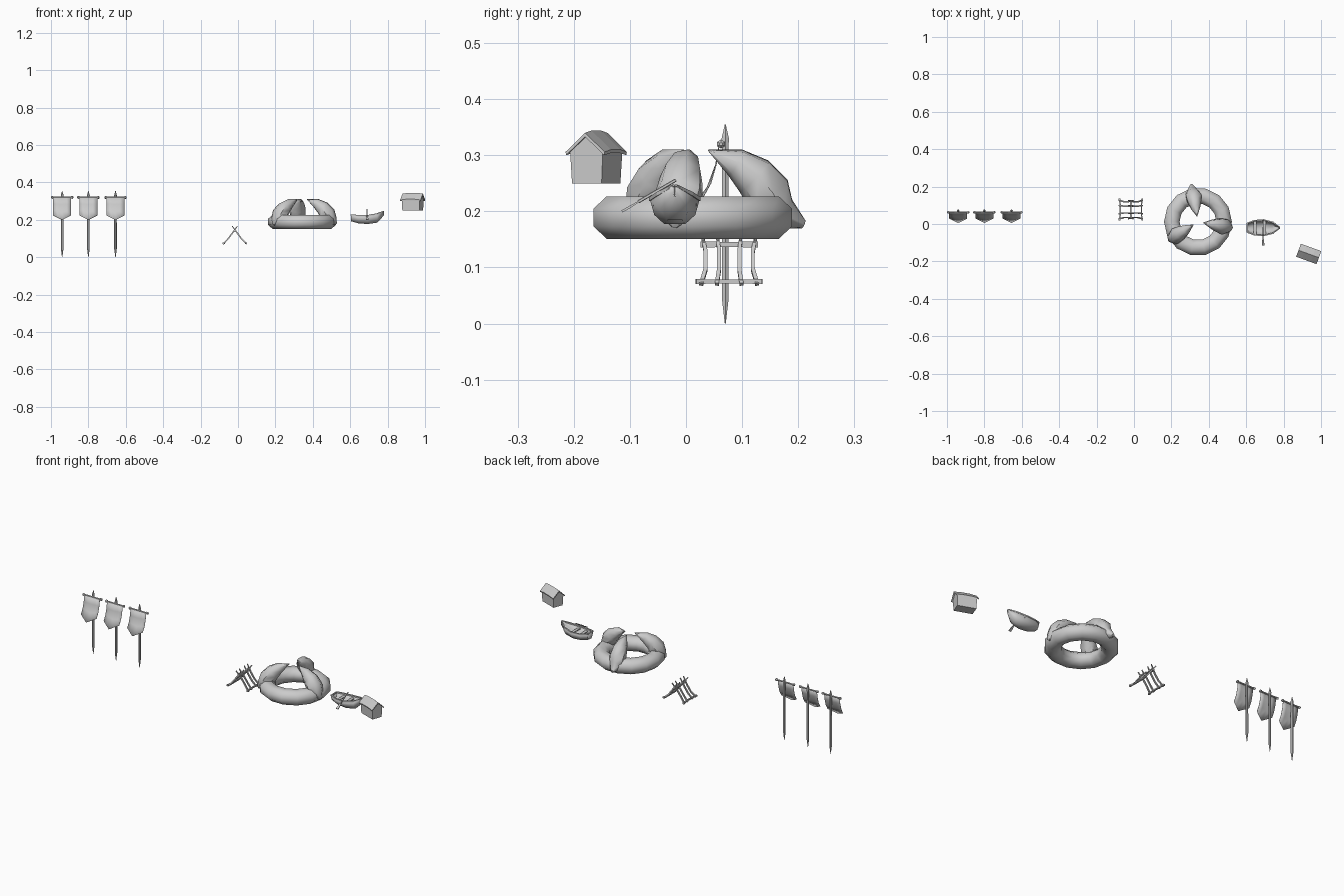
import bpy, bmesh, math
from mathutils import Vector, Matrix

if "Cube" in bpy.data.objects:
    bpy.data.objects.remove(bpy.data.objects["Cube"])


def make(name, verts, faces, smooth=None, recalc=True):
    me = bpy.data.meshes.new(name)
    me.from_pydata([tuple(v) for v in verts], [], faces)
    bm = bmesh.new()
    bm.from_mesh(me)
    if recalc:
        bmesh.ops.recalc_face_normals(bm, faces=bm.faces)
    bm.to_mesh(me)
    bm.free()
    if smooth:
        for p in me.polygons:
            p.use_smooth = True
        me.set_sharp_from_angle(angle=math.radians(smooth))
    ob = bpy.data.objects.new(name, me)
    bpy.context.collection.objects.link(ob)
    return ob


def grid_faces(rows, n, closed):
    return [(r * n + i, r * n + (i + 1) % n, (r + 1) * n + (i + 1) % n, (r + 1) * n + i)
            for r in range(rows - 1) for i in range(n if closed else n - 1)]


def tube(name, pts, radii, sides, smooth=None, side=(0, 1, 0), wide=1.0):
    """Sweep a polygon along a path; 'side' stays one of the section axes."""
    pts = [Vector(p) for p in pts]
    verts = []
    for i, p in enumerate(pts):
        t = (pts[min(i + 1, len(pts) - 1)] - pts[max(i - 1, 0)]).normalized()
        s = Vector(side)
        s = (s - t * s.dot(t)).normalized()
        u = t.cross(s)
        for k in range(sides):
            a = 2 * math.pi * (k + 0.5) / sides
            verts.append(p + (s * math.cos(a) * wide + u * math.sin(a)) * radii[i])
    faces = grid_faces(len(pts), sides, True)
    faces += [tuple(range(sides)), tuple(range(len(verts) - sides, len(verts)))]
    return make(name, verts, faces, smooth)


def box(name, size, centre):
    verts = [Vector((x * size[0] / 2, y * size[1] / 2, z * size[2] / 2)) + Vector(centre)
             for x in (-1, 1) for y in (-1, 1) for z in (-1, 1)]
    return make(name, verts, [(0, 1, 3, 2), (4, 6, 7, 5), (0, 4, 5, 1),
                              (2, 3, 7, 6), (0, 2, 6, 4), (1, 5, 7, 3)])


# Three banners: pointed pole, crossbar with knobbed ends, billowing cloth
for n, bx in enumerate((-0.94, -0.80, -0.655)):
    tube(f"banner_pole_{n}",
         [(bx, .07, z) for z in (0, .045, .31, .33, .355)],
         [.001, .007, .0065, .0075, .001], 6, 40)
    tube(f"banner_crossbar_{n}",
         [(bx + x, .0625, .32) for x in (-.06, -.055, -.049, -.047, .047, .049, .055, .06)],
         [.003, .008, .007, .0045, .0045, .007, .008, .003], 6, 40)
    verts = []
    for y, z, tip in ((.06, .322, 0), (.055, .285, .002), (.045, .25, .007), (.03, .223, .024)):
        for s in (-1, -.5, 0, .5, 1):
            k = (1 - abs(s)) * tip
            verts.append((bx + .048 * s, y - k, z - k))
    cloth = make(f"banner_cloth_{n}", verts, grid_faces(4, 5, False), 40)
    sol = cloth.modifiers.new("thickness", "SOLIDIFY")
    sol.thickness = .001

# Rack: crossing curved ribs, two bottom rails and a ridge rail
RX, RY = -.017, .077
for s in (-1, 1):
    for n, (top, low) in enumerate(((-.042, -.05), (-.018, -.022), (.018, .022), (.042, .05))):
        tube(f"rack_rib_{n}_{'left' if s < 0 else 'right'}",
             [(RX + s * .063, RY + low, .07), (RX + s * .037, RY + top, .097),
              (RX + s * .014, RY + top, .128), (RX - s * .014, RY + low, .166)],
             [.005, .005, .005, .003], 4)
    tube("rack_bottom_rail", [(RX + s * x, RY + y, .075) for x, y in
         ((.061, -.059), (.057, -.03), (.057, .03), (.061, .059))],
         [.0065, .005, .005, .0065], 4, side=(0, 0, 1))
tube("rack_ridge_rail", [(RX, RY + y, .141) for y in (-.051, 0, .051)],
     [.008, .006, .008], 4, side=(0, 0, 1))

# Ring: chunky low-poly torus
CX, CY = .342, .012
verts = []
SEG, SID = 14, 8
for i in range(SEG + 1):
    a = 2 * math.pi * i / SEG
    for k in range(SID):
        b = 2 * math.pi * (k + .5) / SID
        r = .14 + .045 * math.cos(b)
        verts.append((CX + r * math.cos(a), CY + r * math.sin(a), .189 + .041 * math.sin(b)))
ring = make("ring_body", verts, grid_faces(SEG + 1, SID, True), 50)
bm = bmesh.new()
bm.from_mesh(ring.data)
bmesh.ops.remove_doubles(bm, verts=bm.verts, dist=1e-5)
bmesh.ops.recalc_face_normals(bm, faces=bm.faces)
bm.to_mesh(ring.data)
bm.free()

# Three claws curling up and inward from the ring
for n, deg in enumerate((100, 213, 350)):
    a = math.radians(deg)
    d = Vector((math.cos(a), math.sin(a), 0))
    path = [(.185, .177), (.158, .195), (.138, .232), (.112, .263), (.078, .287), (.028, .309)]
    out = .016 if n == 0 else 0
    pts = [Vector((CX, CY, z)) + d * (r + (out if i == 0 else 0)) for i, (r, z) in enumerate(path)]
    tube(f"ring_claw_{n}", pts, [.008, .036, .044, .039, .027, .001], 7, 50,
         side=(-d.y, d.x, 0), wide=1.0)

# Boat: open hull with pointed bow, rim, benches and an oar
BX, BY = .693, -.02
stations = [(-.087, .024, .192, .226), (-.05, .038, .181, .222), (0, .042, .177, .222),
            (.05, .029, .184, .231), (.087, .002, .225, .246)]
verts = []
for x, w, low, rim in stations:
    for s, f in ((-1, 1), (-.82, .4), (-.42, .06), (.42, .06), (.82, .4), (1, 1)):
        verts.append((BX + x, BY + s * w, low + (rim - low) * f))
hull = make("boat_hull", verts, grid_faces(5, 6, False) + [tuple(range(6))], 45)
sol = hull.modifiers.new("thickness", "SOLIDIFY")
sol.thickness = .005
sol.offset = 0
for s in (-1, 1):
    tube("boat_rim", [(BX + x, BY + s * w, rim) for x, w, low, rim in stations],
         [.005] * 4 + [.003], 4, side=(0, 0, 1))
tube("boat_stern_rim", [(BX - .087, BY + y, .226) for y in (-.025, .025)], [.005] * 2, 4, side=(0, 0, 1))
box("boat_bench_rear", (.016, .072, .005), (BX - .045, BY, .212))
box("boat_bench_middle", (.016, .078, .005), (BX + .005, BY, .212))
tube("boat_oar_shaft", [(BX - .003, -.085, .217), (BX - .003, -.018, .256)], [.003, .003], 5, side=(1, 0, 0))
tube("boat_oar_blade", [(BX - .003, -.114, .2), (BX - .003, -.105, .205), (BX - .003, -.08, .22)],
     [.003, .003, .0015], 4, side=(1, 0, 0), wide=3.2)

# Small house: tapered gabled walls and an overhanging roof, turned about z
turn = Matrix.Translation((.934, -.16, 0)) @ Matrix.Rotation(math.radians(-20), 4, "Z")
prof = [(-.028, .25), (.028, .25), (.031, .307), (0, .336), (-.031, .307)]
verts = [(x * (.96 if z < .26 else 1), y, z) for x in (-.051, .051) for y, z in prof]
walls = make("house_walls", verts, grid_faces(2, 5, True) + [tuple(range(5)), tuple(range(5, 10))])
walls.matrix_world = turn

# Roof: thin folded slab, slightly arched along the ridge
prof = [(-.036, .304), (0, .337), (.036, .304), (.037, .310), (0, .344), (-.037, .310)]
verts = [(x, y, z - drop) for x, drop in ((-.058, .004), (-.025, 0), (.025, 0), (.058, .004))
         for y, z in prof]
roof = make("house_roof", verts, grid_faces(4, 6, True) + [tuple(range(6)), tuple(range(18, 24))])
roof.matrix_world = turn
